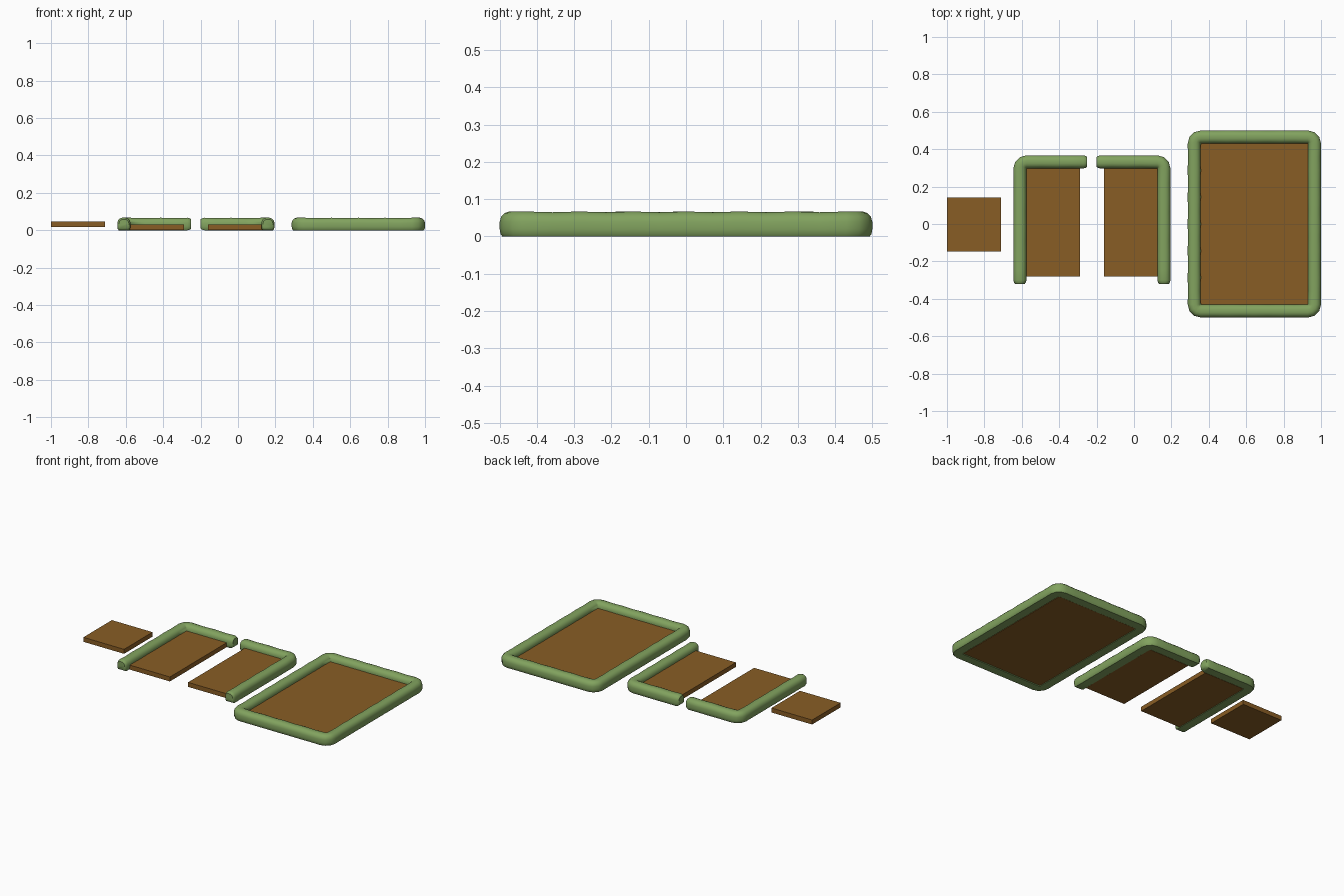
import bpy, bmesh, math
from mathutils import Vector

if "Cube" in bpy.data.objects:
    bpy.data.objects.remove(bpy.data.objects["Cube"])


def material(name, rgb):
    m = bpy.data.materials.new(name)
    m.diffuse_color = (*rgb, 1)
    m.use_nodes = True
    m.node_tree.nodes["Principled BSDF"].inputs["Base Color"].default_value = m.diffuse_color
    return m


SOIL = material("soil brown", (0.25, 0.11, 0.018))
HEDGE = material("hedge green", (0.223, 0.366, 0.114))
W, H = 0.07, 0.068  # hedge width and height

# Cross-section: distance out from the inner edge, height
PROFILE = [(0.007, 0), (0.002, 0.007), (0, 0.02), (0, 0.04), (0.004, 0.053), (0.014, 0.063), (0.026, 0.067),
           (0.044, 0.067), (0.056, 0.063), (0.066, 0.053), (0.07, 0.04), (0.07, 0.02), (0.068, 0.007), (0.063, 0)]


def finish(bm, name, mat):
    bmesh.ops.recalc_face_normals(bm, faces=bm.faces)
    me = bpy.data.meshes.new(name)
    bm.to_mesh(me)
    bm.free()
    me.materials.append(mat)
    ob = bpy.data.objects.new(name, me)
    bpy.context.collection.objects.link(ob)
    return ob


def slab(name, x0, x1, y0, y1, z0, z1):
    bm = bmesh.new()
    bmesh.ops.create_cube(bm, size=1)
    for v in bm.verts:
        v.co = ((x0 + x1) / 2 + v.co.x * (x1 - x0), (y0 + y1) / 2 + v.co.y * (y1 - y0),
                (z0 + z1) / 2 + v.co.z * (z1 - z0))
    return finish(bm, name, SOIL)


def hedge(name, pts, closed):
    """Sweep the profile along the inner edge, fanning round each corner."""
    pts = [Vector(p) for p in pts]
    n = len(pts)
    stations = []  # (inner point, outward direction, scale)
    for i in range(n if closed else n - 1):
        a, b, c = pts[i], pts[(i + 1) % n], pts[(i + 2) % n]
        d = (b - a).normalized()
        out = Vector((d.y, -d.x))
        steps = max(2, 2 * round((b - a).length / 0.15))
        for k in range(steps + 1):
            wave = 0.97 if k % 2 else 1.0
            stations.append((a + (b - a) * k / steps, out, wave))
        if closed or i < n - 2:
            e = (c - b).normalized()
            turn = Vector((e.y, -e.x))
            for k in (1, 2):
                t = k * math.pi / 6
                stations.append((b, out * math.cos(t) + turn * math.sin(t), 1.0))
    if not closed:
        # Rounded ends
        for idx, sign in ((0, 1), (-1, -1)):
            p, o, s = stations[idx]
            d = Vector((-o.y, o.x)) * sign
            caps = [(p, o, 0.74), (p + d * 0.006, o, 0.88), (p + d * 0.02, o, 1.0)]
            if idx == 0:
                stations[0:1] = caps
            else:
                stations[-1:] = caps[::-1]
    bm = bmesh.new()
    rings = []
    for p, o, s in stations:
        ring = []
        for u, z in PROFILE:
            q = p + o * (W / 2 + (u - W / 2) * s)
            zz = H / 2 + (z - H / 2) * s if s < 0.95 else z * s
            ring.append(bm.verts.new((q.x, q.y, zz)))
        rings.append(ring)
    m = len(PROFILE)
    for i in range(len(rings) if closed else len(rings) - 1):
        r, t = rings[i], rings[(i + 1) % len(rings)]
        for j in range(m):
            k = (j + 1) % m
            bm.faces.new((r[j], r[k], t[k], t[j]))
    if not closed:
        bm.faces.new(rings[0])
        bm.faces.new(rings[-1])
    bmesh.ops.remove_doubles(bm, verts=bm.verts, dist=0.0002)
    ob = finish(bm, name, HEDGE)
    bpy.ops.object.select_all(action='DESELECT')
    ob.select_set(True)
    bpy.context.view_layer.objects.active = ob
    bpy.ops.object.shade_smooth_by_angle(angle=math.radians(50))


# Loose square tile
slab("square_tile", -1, -0.71, -0.147, 0.143, 0.017, 0.046)

# Two half beds mirrored about x = -0.225
slab("left_soil", -0.58, -0.29, -0.28, 0.30, 0.002, 0.031)
slab("right_soil", -0.16, 0.13, -0.28, 0.30, 0.002, 0.031)
half = [(-0.25, 0.297), (-0.575, 0.297), (-0.575, -0.32)]
hedge("left_hedge", half, False)
hedge("right_hedge", [(-0.45 - x, y) for x, y in reversed(half)], False)

# Large enclosed bed
slab("large_soil", 0.352, 0.932, -0.432, 0.434, 0.002, 0.031)
hedge("large_hedge", [(0.357, -0.43), (0.93, -0.43), (0.93, 0.43), (0.357, 0.43)], True)
